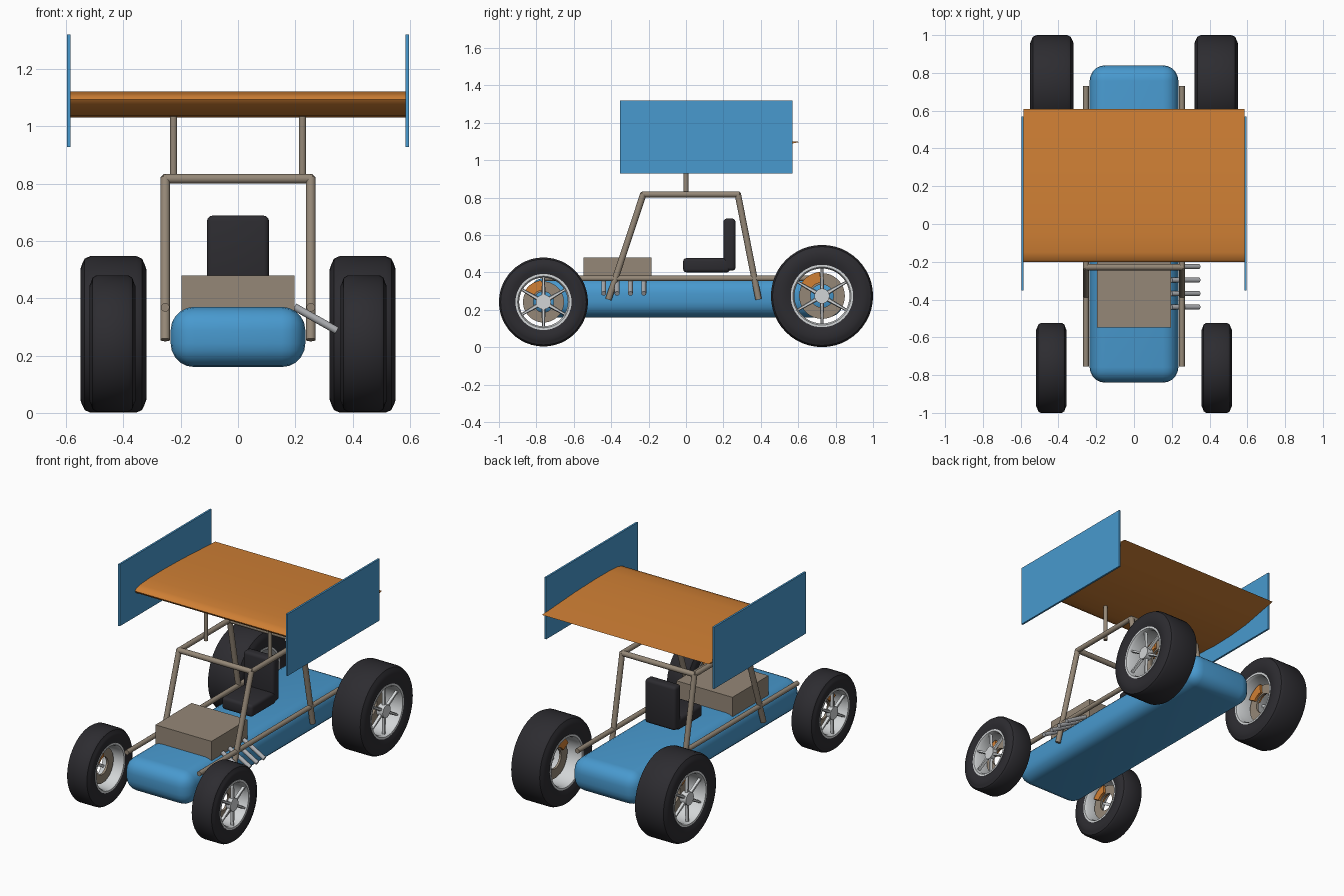
import bpy, bmesh, math
from mathutils import Vector

if "Cube" in bpy.data.objects:
    bpy.data.objects.remove(bpy.data.objects["Cube"])


def material(name, rgb):
    m = bpy.data.materials.new(name)
    m.diffuse_color = (*rgb, 1)
    m.use_nodes = True
    m.node_tree.nodes["Principled BSDF"].inputs["Base Color"].default_value = m.diffuse_color
    return m


BLUE = material("blue paint", (0.065, 0.32, 0.62))
ORANGE = material("orange paint", (0.63, 0.215, 0.035))
TAN = material("tan metal", (0.30, 0.245, 0.185))
BLACK = material("black rubber", (0.026, 0.025, 0.030))
SILVER = material("silver rim", (0.64, 0.66, 0.67))
GREY = material("grey steel", (0.42, 0.43, 0.45))


def finish(name, bm, mat, angle=35):
    bmesh.ops.recalc_face_normals(bm, faces=bm.faces)
    me = bpy.data.meshes.new(name)
    bm.to_mesh(me)
    bm.free()
    ob = bpy.data.objects.new(name, me)
    bpy.context.collection.objects.link(ob)
    me.materials.append(mat)
    if angle:
        bpy.ops.object.select_all(action='DESELECT')
        bpy.context.view_layer.objects.active = ob
        ob.select_set(True)
        bpy.ops.object.shade_smooth_by_angle(angle=math.radians(angle))
    return ob


def box(name, lo, hi, mat, bevel=0.0, segments=3):
    bm = bmesh.new()
    bmesh.ops.create_cube(bm, size=1)
    for v in bm.verts:
        v.co = [(a + b) / 2 + c * (b - a) for a, b, c in zip(lo, hi, v.co)]
    if bevel:
        bmesh.ops.bevel(bm, geom=bm.edges[:], offset=bevel, segments=segments,
                        profile=0.5, affect='EDGES')
    return finish(name, bm, mat, 35 if bevel else 0)


def tube(name, a, b, r, mat, sides=16):
    a, b = Vector(a), Vector(b)
    bm = bmesh.new()
    bmesh.ops.create_cone(bm, cap_ends=True, segments=sides, radius1=r, radius2=r,
                          depth=(b - a).length)
    bm.transform(Vector((0, 0, 1)).rotation_difference(b - a).to_matrix().to_4x4())
    bmesh.ops.translate(bm, verts=bm.verts, vec=(a + b) / 2)
    return finish(name, bm, mat)


def lathe(name, profile, centre, mat, start=0, end=360, steps=48):
    """Sweep a closed (radius, x) profile around the wheel axle."""
    bm = bmesh.new()
    full = end - start == 360
    rings = []
    for i in range(steps if full else steps + 1):
        t = math.radians(start + (end - start) * i / steps)
        rings.append([bm.verts.new((centre[0] + x, centre[1] + r * math.cos(t),
                                    centre[2] + r * math.sin(t))) for r, x in profile])
    n = len(profile)
    for i in range(steps):
        p, q = rings[i], rings[(i + 1) % len(rings)]
        for j in range(n):
            k = (j + 1) % n
            bm.faces.new((p[j], p[k], q[k], q[j]))
    if not full:
        bm.faces.new(rings[0])
        bm.faces.new(rings[-1])
    return finish(name, bm, mat)


def wheel(name, s, x, y, z, R, rim, hw):
    c = (s * x, y, z)
    # tyre with rounded shoulders and slightly bulging sidewalls
    half = [(rim, hw * 0.88), (rim + 0.03, hw * 0.98), ((R + rim) / 2 + 0.01, hw),
            (R - 0.028, hw * 0.95), (R - 0.009, hw * 0.87), (R, hw * 0.7)]
    lathe(name + "_tyre", half + [(r, -w) for r, w in reversed(half)], c, BLACK)
    # open rim barrel
    w = hw * 0.92
    lathe(name + "_rim", [(rim + 0.004, -w), (rim + 0.004, w), (rim - 0.008, w),
                          (rim - 0.016, w - 0.015), (rim - 0.016, 0.015 - w),
                          (rim - 0.008, -w)], c, SILVER)
    # six tapered spokes near the outer face
    bm = bmesh.new()
    for i in range(6):
        t = math.radians(90 + 60 * i)
        u, v = Vector((0, math.cos(t), math.sin(t))), Vector((0, -math.sin(t), math.cos(t)))
        ends = []
        for r, wd in ((0.025, 0.012), (rim - 0.01, 0.007)):
            ends.append([bm.verts.new(Vector(c) + u * r + v * wd * a
                                      + Vector((s * (hw * 0.72 + b), 0, 0)))
                         for a, b in ((-1, -0.008), (1, -0.008), (0.6, 0.008), (-0.6, 0.008))])
        p, q = ends
        for j in range(4):
            bm.faces.new((p[j], p[(j + 1) % 4], q[(j + 1) % 4], q[j]))
        bm.faces.new(p)
        bm.faces.new(q)
    finish(name + "_spokes", bm, SILVER, 0)
    tube(name + "_hub", (s * (x + hw * 0.5), y, z), (s * (x + hw * 0.88), y, z),
         0.04, SILVER, 24)
    # brake disc and caliper
    d = -s * hw * 0.15
    k = rim / 0.16
    lathe(name + "_brake_disc", [(0.06 * k, d - 0.007), (0.12 * k, d - 0.007),
                                 (0.12 * k, d + 0.007), (0.06 * k, d + 0.007)], c, TAN)
    lathe(name + "_caliper", [(0.07 * k, d - 0.022), (0.127 * k, d - 0.022),
                              (0.127 * k, d + 0.022), (0.07 * k, d + 0.022)],
          c, ORANGE, 95, 150, 8)


# chassis body, engine and seat
box("body", (-0.235, -0.84, 0.16), (0.235, 0.84, 0.37), BLUE, 0.082, 5)
box("engine", (-0.197, -0.548, 0.34), (0.197, -0.185, 0.48), TAN)
box("seat_cushion", (-0.108, -0.015, 0.40), (0.108, 0.235, 0.477), BLACK, 0.018)
box("seat_back", (-0.108, 0.20, 0.41), (0.108, 0.265, 0.688), BLACK, 0.018)

# four wheels, side rails, roll cage legs, wing struts and end plates
for s, side in ((-1, "left"), (1, "right")):
    wheel("rear_wheel_" + side, s, 0.435, 0.727, 0.274, 0.273, 0.163, 0.115)
    wheel("front_wheel_" + side, s, 0.438, -0.762, 0.242, 0.238, 0.146, 0.08)
    X = s * 0.254
    tube("side_rail_" + side, (X, -0.755, 0.368), (X, 0.73, 0.368), 0.015, TAN)
    tube("cage_front_leg_" + side, (X, -0.415, 0.255), (X, -0.228, 0.82), 0.017, TAN)
    tube("cage_rear_leg_" + side, (X, 0.388, 0.255), (X, 0.277, 0.82), 0.017, TAN)
    tube("cage_top_rail_" + side, (X, -0.235, 0.817), (X, 0.285, 0.817), 0.016, TAN)
    tube("wing_strut_" + side, (s * 0.225, 0, 0.80), (s * 0.225, 0, 1.08), 0.013, TAN)
    box("wing_end_plate_" + side, (s * 0.59 - 0.006, -0.352, 0.928),
        (s * 0.59 + 0.006, 0.57, 1.32), BLUE)

# cage cross bars
for y, end in ((-0.228, "front"), (0.277, "rear")):
    tube("cage_cross_bar_" + end, (-0.26, y, 0.817), (0.26, y, 0.817), 0.017, TAN)

# exhaust pipes on the right side only
for i in range(4):
    y = -0.44 + 0.0715 * i
    tube("exhaust_pipe_%d" % (i + 1), (0.197, y, 0.37), (0.345, y, 0.287), 0.013, GREY)

# wing: aerofoil section extruded across the car
section = [(-0.2, 1.093), (-0.19, 1.105), (-0.15, 1.115), (-0.06, 1.121), (0.08, 1.122),
           (0.28, 1.117), (0.48, 1.106), (0.61, 1.098), (0.5, 1.076), (0.36, 1.047),
           (0.22, 1.034), (0.06, 1.030), (-0.07, 1.038), (-0.15, 1.058), (-0.19, 1.079)]
bm = bmesh.new()
left, right = [[bm.verts.new((x, y, z)) for y, z in section] for x in (-0.586, 0.586)]
for i in range(len(section)):
    j = (i + 1) % len(section)
    bm.faces.new((left[i], left[j], right[j], right[i]))
bm.faces.new(left)
bm.faces.new(right)
finish("wing", bm, ORANGE, 40)
